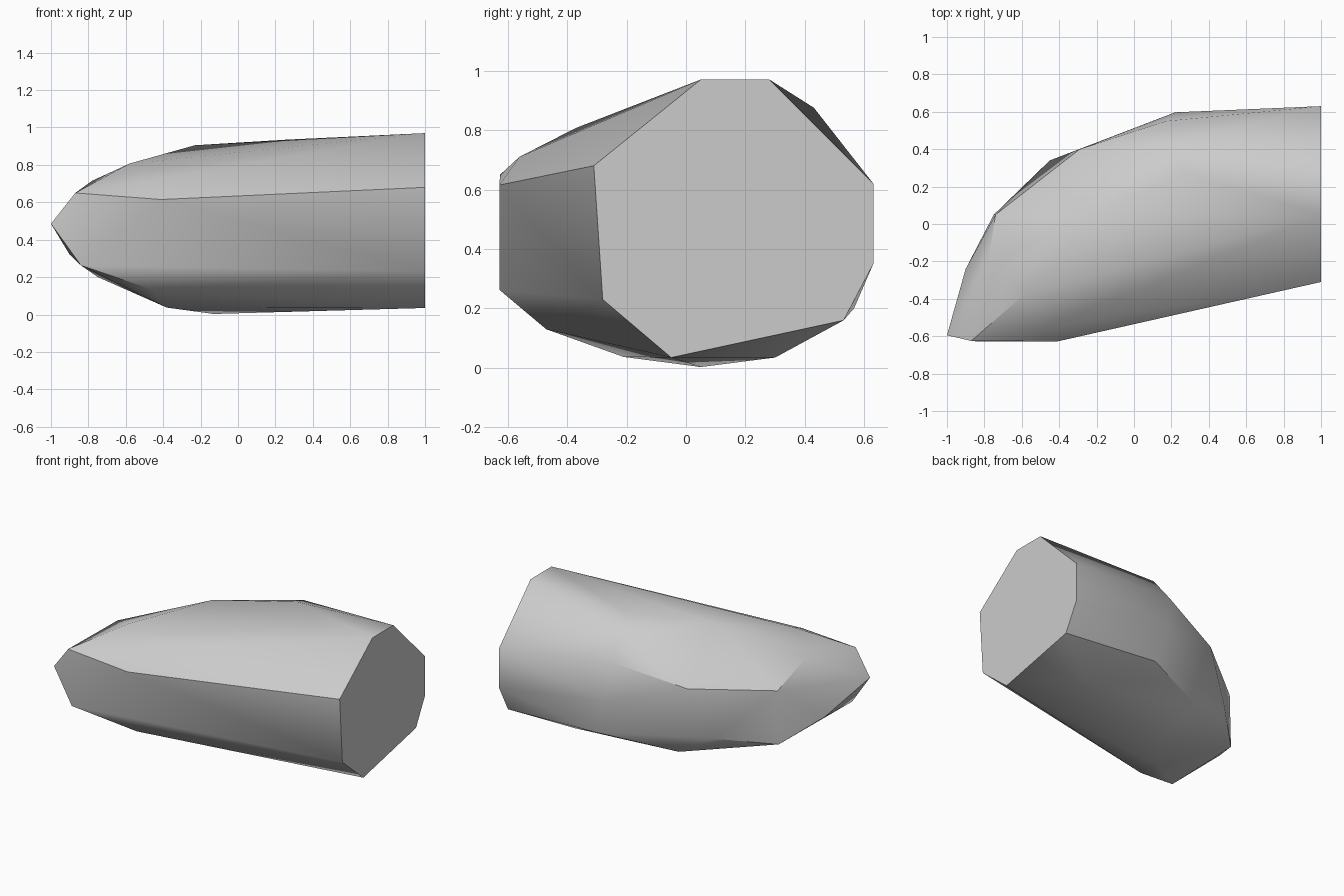
import bpy
import bmesh
import math

cube = bpy.data.objects.get("Cube")
if cube:
    bpy.data.objects.remove(cube, do_unlink=True)


def make_material(name, color):
    mat = bpy.data.materials.new(name)
    mat.use_nodes = True
    mat.diffuse_color = color
    mat.node_tree.nodes["Principled BSDF"].inputs["Base Color"].default_value = color
    return mat


def hull_object(name, points, mat):
    """Wrap the corner points in a tight faceted skin."""
    bm = bmesh.new()
    for point in points:
        bm.verts.new(point)
    result = bmesh.ops.convex_hull(bm, input=bm.verts[:])
    loose = {g for g in result["geom_interior"] if isinstance(g, bmesh.types.BMVert)}
    bmesh.ops.delete(bm, geom=list(loose), context="VERTS")
    bmesh.ops.dissolve_limit(bm, angle_limit=math.radians(0.5),
                             verts=bm.verts[:], edges=bm.edges[:])
    bmesh.ops.recalc_face_normals(bm, faces=bm.faces[:])
    mesh = bpy.data.meshes.new(name)
    bm.to_mesh(mesh)
    bm.free()
    obj = bpy.data.objects.new(name, mesh)
    bpy.context.collection.objects.link(obj)
    mesh.materials.append(mat)
    return obj


# Flat cut end: profile in the y-z plane
cut_end = [(1, y, z) for y, z in (
    (.05, .97), (.28, .97), (.63, .62), (.63, .35),
    (.53, .16), (-.05, .035), (-.28, .23), (-.31, .68))]

# Ridge running over the top towards the tip
top_ridge = [(.26, .28, .935), (-.23, .05, .905), (-.58, -.37, .807),
             (-.5, -.56, .71), (-.78, -.21, .715)]

# Blunt tip and straight front edge
tip = [(-1, -.595, .485), (-.87, -.625, .65), (-.41, -.628, .615),
       (-.84, -.628, .263)]

# Curved back side
back_side = [(.2, .43, .875), (.17, .55, .71), (.22, .597, .45),
             (-.29, .4, .597), (-.45, .34, .27), (-.74, .05, .57),
             (-.75, .05, .2), (-.9, -.24, .32)]

# Rounded underside
underside = [(.3, .565, .2), (.64, .3, .035), (-.21, .38, .13),
             (-.13, .05, .003), (-.38, -.21, .037), (-.45, -.47, .13)]

stone = make_material("stone grey", (0.6, 0.6, 0.6, 1))
body = hull_object("rock_body", cut_end + top_ridge + tip + back_side + underside, stone)

# Soft facets with crisp strong edges
bpy.ops.object.select_all(action="DESELECT")
body.select_set(True)
bpy.context.view_layer.objects.active = body
bpy.ops.object.shade_smooth_by_angle(angle=math.radians(30))
